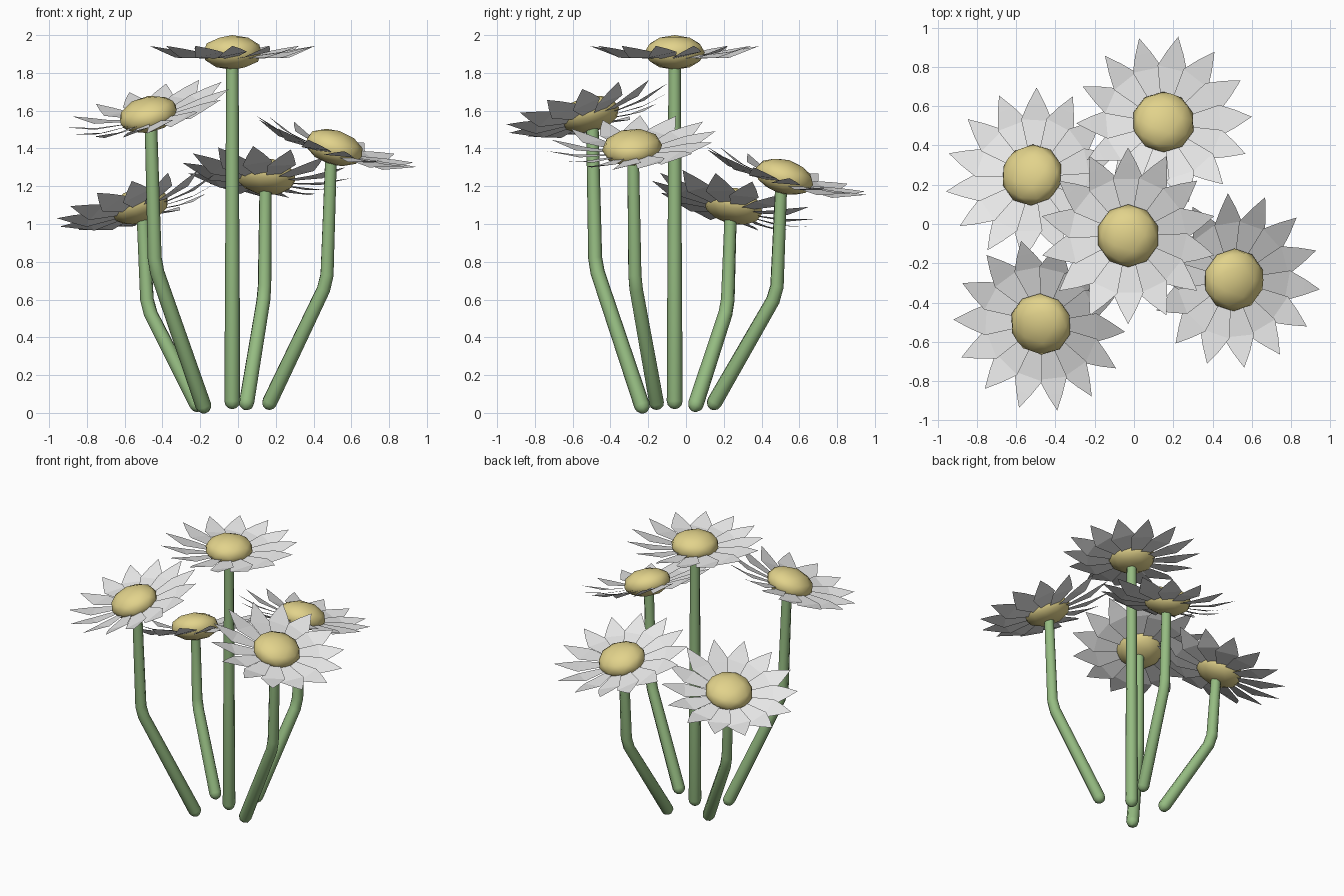
import bpy, bmesh, math
from mathutils import Vector, Matrix

cube = bpy.data.objects.get("Cube")
if cube:
    bpy.data.objects.remove(cube, do_unlink=True)


def material(name, rgb):
    m = bpy.data.materials.new(name)
    m.use_nodes = True
    m.diffuse_color = (*rgb, 1)
    m.node_tree.nodes["Principled BSDF"].inputs["Base Color"].default_value = (*rgb, 1)
    return m


WHITE = material("petal white", (0.8, 0.8, 0.8))
YELLOW = material("centre yellow", (0.76, 0.65, 0.26))
GREEN = material("stem green", (0.30, 0.50, 0.22))
PETALS = 14


def finish(bm, name, mat, smooth):
    mesh = bpy.data.meshes.new(name)
    bm.to_mesh(mesh)
    bm.free()
    mesh.materials.append(mat)
    for p in mesh.polygons:
        p.use_smooth = smooth
    ob = bpy.data.objects.new(name, mesh)
    bpy.context.collection.objects.link(ob)
    return ob


def stem(name, base, knee, top):
    """Tapered tube with a rounded foot and a softened knee."""
    base, knee, top = Vector(base), Vector(knee), Vector(top)
    low, high = (knee - base).normalized(), (top - knee).normalized()
    r0, r1 = 0.042, 0.033
    path = [(base + low * r0 * (1 - math.cos(a)), r0 * max(math.sin(a), 0.1))
            for a in (0, math.pi / 6, math.pi / 3, math.pi / 2)]
    path += [(knee - low * 0.04, 0.038), (knee + high * 0.04, 0.037), (top, r1)]
    curve = bpy.data.curves.new(name, "CURVE")
    curve.dimensions = "3D"
    curve.bevel_depth = 1.0
    curve.bevel_resolution = 2
    curve.use_fill_caps = True
    spline = curve.splines.new("POLY")
    spline.points.add(len(path) - 1)
    for point, (co, radius) in zip(spline.points, path):
        point.co = (*co, 1)
        point.radius = radius
    curve.materials.append(GREEN)
    ob = bpy.data.objects.new(name, curve)
    bpy.context.collection.objects.link(ob)
    bpy.ops.object.select_all(action="DESELECT")
    ob.select_set(True)
    bpy.context.view_layer.objects.active = ob
    bpy.ops.object.convert(target="MESH")
    bpy.ops.object.shade_smooth_by_angle(angle=math.radians(50))


def petals(name, place, phase):
    """Ring of thin pointed blades, each twisted to overlap its neighbour."""
    bm = bmesh.new()
    # distance out, half width, height
    outline = [(0.06, 0.016, -0.03), (0.29, 0.078, -0.012), (0.37, 0.043, 0.012)]
    for i in range(PETALS):
        turn = Matrix.Rotation(math.radians(phase) + math.tau * i / PETALS, 4, "Z")
        left, right = [
            [bm.verts.new(turn @ Vector((r, s * w, z + s * w * 0.2))) for r, w, z in outline]
            for s in (1, -1)]
        tip = bm.verts.new(turn @ Vector((0.45, 0, 0.035)))
        for a in range(2):
            bm.faces.new((left[a], right[a], right[a + 1], left[a + 1]))
        bm.faces.new((left[2], right[2], tip))
    bm.transform(place)
    finish(bm, name, WHITE, False)


def centre(name, place):
    """Flattened ball in the middle of the bloom."""
    bm = bmesh.new()
    bmesh.ops.create_icosphere(bm, subdivisions=2, radius=1)
    bm.transform(place @ Matrix.Diagonal((0.16, 0.16, 0.092, 1)))
    finish(bm, name, YELLOW, True)


# name: foot, knee, bloom position, lean (x, y slopes), petal phase in degrees
flowers = {
    "middle": ((-0.03, -0.06, 0.02), (-0.03, -0.06, 0.9), (-0.03, -0.06, 1.908), (0, 0), 12.9),
    "back_right": ((-0.20, 0.04, 0.01), (-0.48, 0.22, 0.56), (-0.52, 0.25, 1.095), (-0.28, 0.25), 10.4),
    "back_left": ((0.04, 0.13, 0.02), (0.14, 0.48, 0.63), (0.15, 0.52, 1.25), (0.08, 0.29), 2.9),
    "front_left": ((0.15, -0.15, 0.02), (0.47, -0.27, 0.69), (0.51, -0.285, 1.405), (0.31, -0.09), -6.5),
    "front_right": ((-0.17, -0.22, 0.0), (-0.44, -0.48, 0.78), (-0.475, -0.51, 1.58), (-0.25, -0.25), -2.4),
}

for name, (foot, knee, bloom, lean, phase) in flowers.items():
    up = Vector((*lean, 1)).normalized()
    tilt = Vector((0, 0, 1)).rotation_difference(up).to_matrix().to_4x4()
    place = Matrix.Translation(bloom) @ tilt
    stem(name + "_stem", foot, knee, Vector(bloom) - up * 0.06)
    petals(name + "_petals", place, phase)
    centre(name + "_centre", place)
